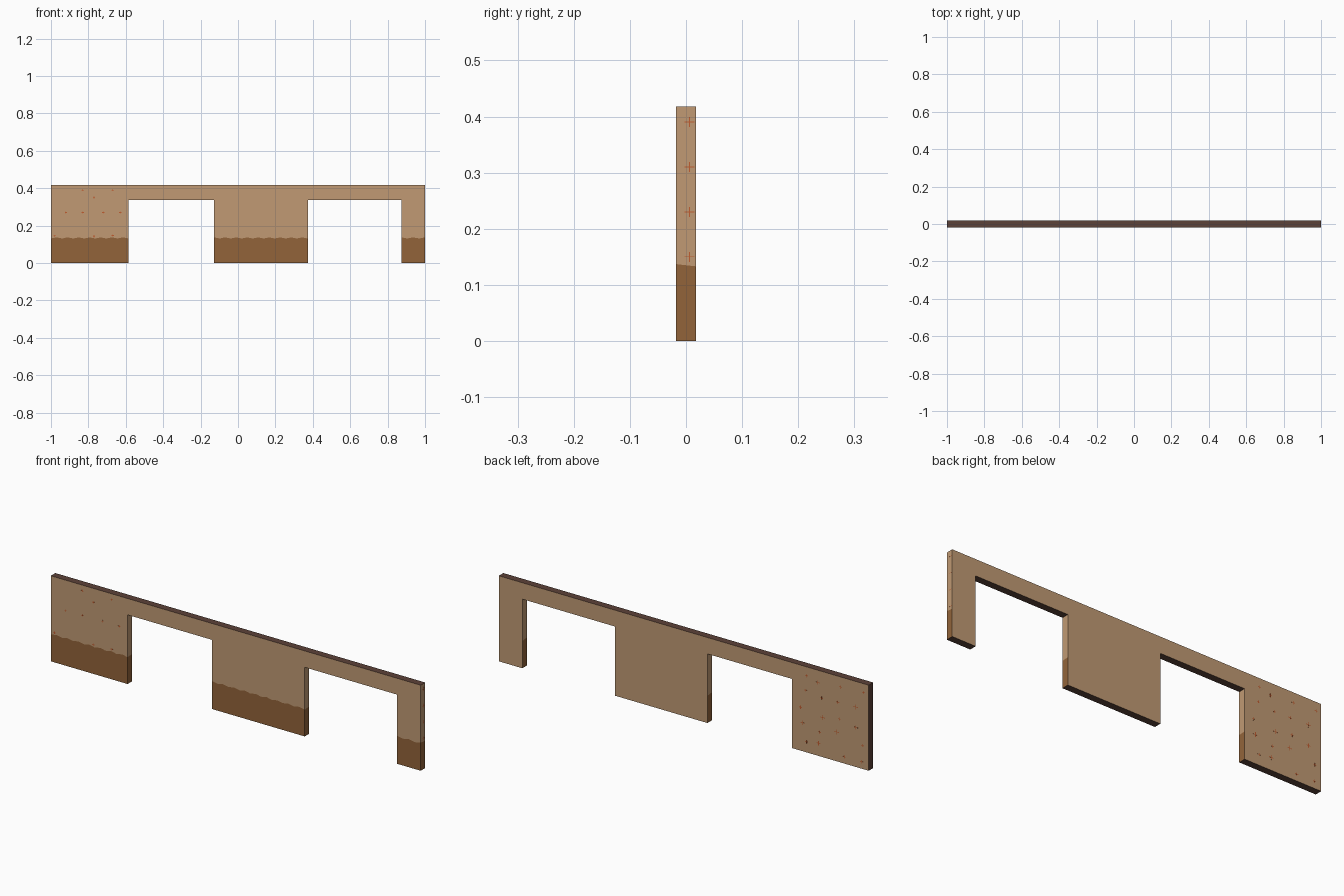
import bpy, bmesh, random
from mathutils import Vector

if "Cube" in bpy.data.objects:
    bpy.data.objects.remove(bpy.data.objects["Cube"])

random.seed(4)
T, WAINSCOT, SOFFIT, TOP = 0.0175, 0.133, 0.338, 0.418
OPENINGS = [(-0.585, -0.128), (0.373, 0.873)]


def material(name, rgb):
    m = bpy.data.materials.new(name)
    m.diffuse_color = (*rgb, 1)
    m.use_nodes = True
    m.node_tree.nodes["Principled BSDF"].inputs["Base Color"].default_value = m.diffuse_color
    return m


tan = material("tan plaster", (0.533, 0.323, 0.174))
brown = material("brown wainscot", (0.287, 0.127, 0.042))
dark = material("dark core", (0.107, 0.054, 0.040))
orange = material("orange brick", (0.53, 0.11, 0.03))


def finish(name, bm, mats):
    me = bpy.data.meshes.new(name)
    bm.to_mesh(me)
    bm.free()
    for m in mats:
        me.materials.append(m)
    ob = bpy.data.objects.new(name, me)
    bpy.context.collection.objects.link(ob)


# Wall: columns between the openings, rows at wainscot, soffit and top
edges = [-1, *OPENINGS[0], *OPENINGS[1], 1]
xs = []
for a, b in zip(edges, edges[1:]):
    n = max(2, round((b - a) / 0.03))
    xs += [a + (b - a) * i / n for i in range(n)]
xs.append(1)
zs = [0, WAINSCOT, SOFFIT, TOP]


def solid(i, k):
    if not (0 <= i < len(xs) - 1 and 0 <= k < 3):
        return False
    mid = (xs[i] + xs[i + 1]) / 2
    return k == 2 or not any(a < mid < b for a, b in OPENINGS)


bm = bmesh.new()
cache = {}


def vert(i, side, k):
    key = (i, side, k)
    if key not in cache:
        z = zs[k]
        # slightly scalloped paint line on the front only
        if k == 1 and side < 0:
            z += 0.004 if i % 2 else -0.002
        cache[key] = bm.verts.new((xs[i], side * T, z))
    return cache[key]


def face(mat, *keys):
    bm.faces.new([vert(*k) for k in keys]).material_index = mat


for i in range(len(xs) - 1):
    for k in range(3):
        if not solid(i, k):
            continue
        j, t = i + 1, k + 1
        paint = 1 if k == 0 else 0
        face(paint, (i, -1, k), (j, -1, k), (j, -1, t), (i, -1, t))
        face(0, (j, 1, k), (i, 1, k), (i, 1, t), (j, 1, t))
        if not solid(i - 1, k):
            face(2 if i == 0 else paint, (i, 1, k), (i, -1, k), (i, -1, t), (i, 1, t))
        if not solid(i + 1, k):
            face(paint, (j, -1, k), (j, 1, k), (j, 1, t), (j, -1, t))
        if not solid(i, k - 1):
            face(2, (i, 1, k), (j, 1, k), (j, -1, k), (i, -1, k))
        if not solid(i, k + 1):
            face(2, (i, -1, t), (j, -1, t), (j, 1, t), (i, 1, t))
finish("wall", bm, [tan, brown, dark])


# Exposed brick specks: small crosses of thin plates
def plate(bm, centre, size):
    r = bmesh.ops.create_cube(bm, size=1)
    for v in r["verts"]:
        v.co = Vector(centre) + Vector([c * s for c, s in zip(v.co, size)])


def cross(bm, centre, axis, arm, width=0.003):
    u = 1 - axis
    for long_axis, short_axis in ((u, 2), (2, u)):
        size = [0.0008] * 3
        size[long_axis], size[short_axis] = arm, width
        plate(bm, centre, size)


bm = bmesh.new()
for row in range(5):
    for col in range(4):
        x = -0.95 + col * 0.1 + random.uniform(-0.025, 0.025)
        z = 0.05 + row * 0.08 + random.uniform(-0.02, 0.02)
        cross(bm, (x, T, z), 1, random.uniform(0.012, 0.026))
finish("back_brick_specks", bm, [orange])

bm = bmesh.new()
for x, z in [(-0.92, 0.27), (-0.83, 0.27), (-0.72, 0.27), (-0.63, 0.27), (-0.98, 0.145),
             (-0.77, 0.143), (-0.67, 0.147), (-0.83, 0.39), (-0.67, 0.39), (-0.77, 0.35)]:
    cross(bm, (x, -T, z), 1, 0.012)
finish("front_brick_specks", bm, [orange])

bm = bmesh.new()
for z in (0.15, 0.23, 0.31, 0.39):
    cross(bm, (1, 0.006, z), 0, 0.018, 0.0015)
finish("end_brick_specks", bm, [orange])
